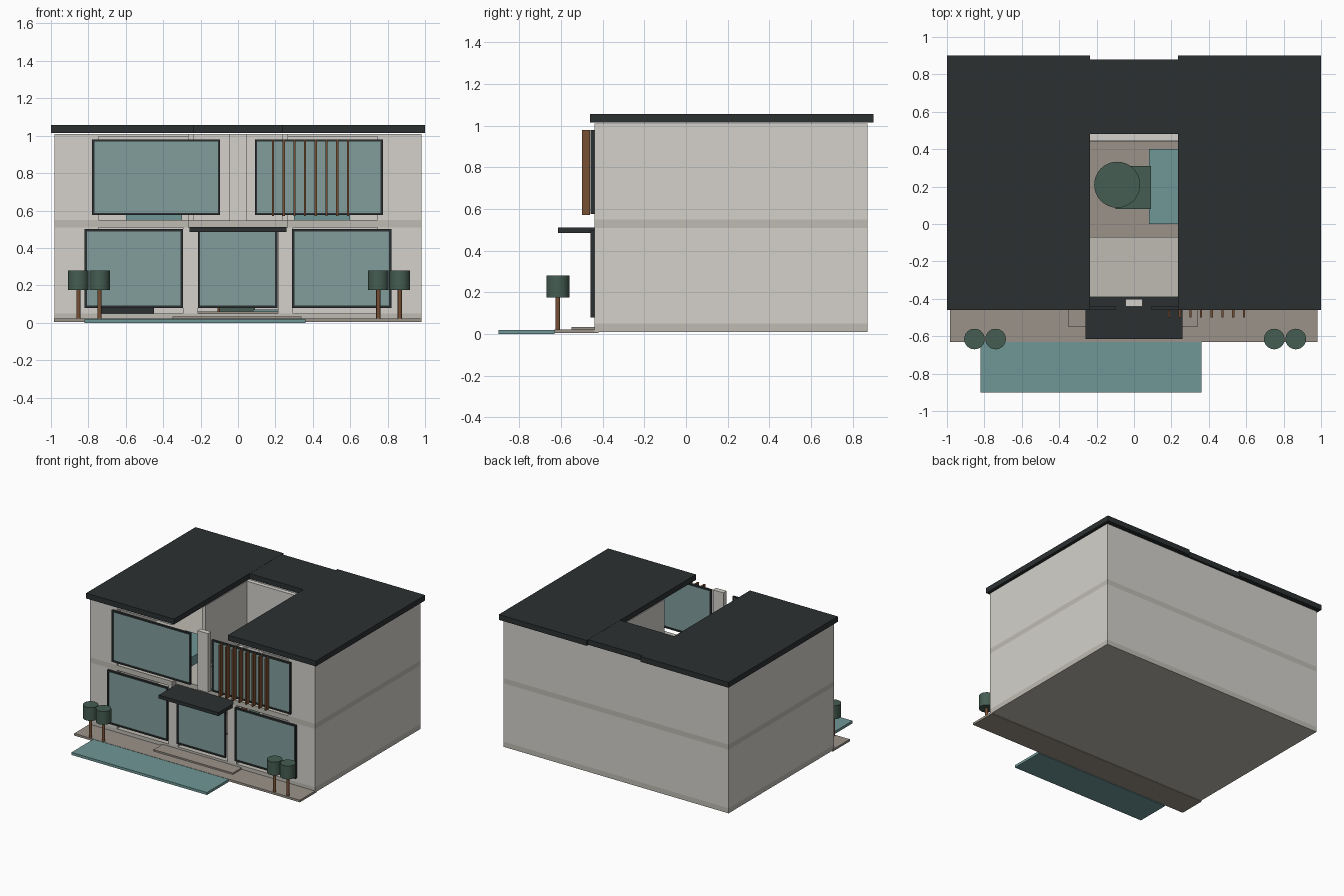
import bpy

if "Cube" in bpy.data.objects:
    bpy.data.objects.remove(bpy.data.objects["Cube"])

# Colours
def mat(name, r, g, b):
    m = bpy.data.materials.new(name)
    m.diffuse_color = (r, g, b, 1)
    m.use_nodes = True
    m.node_tree.nodes["Principled BSDF"].inputs["Base Color"].default_value = m.diffuse_color
    return m

WALL = mat("wall_plaster", 0.66, 0.64, 0.60)
SLAB = mat("slab_concrete", 0.52, 0.50, 0.45)
PAVE = mat("paving", 0.33, 0.29, 0.25)
DARK = mat("dark_metal", 0.025, 0.03, 0.031)
GLASS = mat("glass", 0.22, 0.34, 0.33)
WATER = mat("water", 0.16, 0.31, 0.31)
WOOD = mat("wood", 0.19, 0.08, 0.035)
LEAF = mat("foliage", 0.06, 0.11, 0.085)


def box(name, x0, x1, y0, y1, z0, z1, m):
    v = [(x, y, z) for z in (z0, z1) for x, y in ((x0, y0), (x1, y0), (x1, y1), (x0, y1))]
    f = [(3, 2, 1, 0), (4, 5, 6, 7), (0, 1, 5, 4), (1, 2, 6, 5), (2, 3, 7, 6), (3, 0, 4, 7)]
    me = bpy.data.meshes.new(name)
    me.from_pydata(v, [], f)
    me.materials.append(m)
    o = bpy.data.objects.new(name, me)
    bpy.context.collection.objects.link(o)
    return o


def pair(name, x0, x1, *rest):
    # box on the right plus its mirror image on the left
    box(name + "_right", x0, x1, *rest)
    box(name + "_left", -x1, -x0, *rest)


def cyl(name, x, y, z0, z1, r, m, n=32):
    bpy.ops.mesh.primitive_cylinder_add(vertices=n, radius=r, depth=z1 - z0,
                                        location=(x, y, (z0 + z1) / 2))
    o = bpy.context.object
    o.name = name
    o.data.materials.append(m)
    bpy.ops.object.shade_smooth_by_angle()


def window(name, x0, x1, z0, z1):
    t = 0.012
    box(name + "_glass", x0 + t, x1 - t, -0.452, -0.446, z0 + t, z1 - t, GLASS)
    for s, a, b in (("sill", z0, z0 + t), ("head", z1 - t, z1)):
        box(name + "_" + s, x0, x1, -0.458, -0.44, a, b, DARK)
    for s, a, b in (("jamb_left", x0, x0 + t), ("jamb_right", x1 - t, x1)):
        box(name + "_" + s, a, b, -0.458, -0.44, z0 + t, z1 - t, DARK)


# Floor slabs: ground, then upper floor around the courtyard
box("ground_slab", -0.98, 0.98, -0.44, 0.87, 0.01, 0.05, SLAB)
pair("upper_slab", 0.265, 0.98, -0.44, 0.87, 0.51, 0.55, SLAB)
box("upper_slab_rear", -0.265, 0.265, 0.44, 0.87, 0.51, 0.55, SLAB)
box("upper_slab_bridge", -0.265, 0.265, -0.39, -0.07, 0.51, 0.55, SLAB)

# Outer and courtyard walls on both floors
for lvl, z0, z1 in (("ground", 0.05, 0.51), ("upper", 0.55, 1.01)):
    pair(lvl + "_side_wall", 0.945, 0.98, -0.44, 0.87, z0, z1, WALL)
    box(lvl + "_back_wall", -0.945, 0.945, 0.835, 0.87, z0, z1, WALL)
    pair(lvl + "_court_wall", 0.235, 0.265, -0.07, 0.48, z0, z1, WALL)
    box(lvl + "_court_back_wall", -0.235, 0.235, 0.445, 0.48, z0, z1, WALL)
    pair(lvl + "_front_corner", 0.745, 0.945, -0.44, -0.40, z0, z1, WALL)
pair("ground_front_pier", 0.215, 0.295, -0.44, -0.40, 0.05, 0.51, WALL)
box("upper_front_pier", -0.045, 0.045, -0.44, -0.40, 0.545, 1.01, WALL)
pair("upper_front_header", 0.265, 0.745, -0.44, -0.40, 0.995, 1.01, WALL)

# Windows
window("upper_left_window", -0.78, -0.095, 0.575, 0.98)
window("upper_right_window", 0.09, 0.775, 0.575, 0.98)
window("lower_left_window", -0.82, -0.295, 0.08, 0.5)
window("entrance_window", -0.215, 0.21, 0.08, 0.5)
window("lower_right_window", 0.29, 0.82, 0.08, 0.5)

# Sun fins
for i in range(8):
    x = 0.187 + i * 0.0573
    box("sun_fin_%d" % i, x - 0.006, x + 0.006, -0.5, -0.46, 0.572, 0.98, WOOD)

# Roof and entrance canopy
pair("roof", 0.235, 1.0, -0.46, 0.9, 1.015, 1.057, DARK)
box("roof_rear", -0.235, 0.235, 0.48, 0.88, 1.015, 1.056, DARK)
box("entrance_canopy", -0.26, 0.26, -0.615, -0.39, 0.485, 0.512, DARK)

# Terrace, step and front pool
box("terrace", -0.985, 0.98, -0.63, -0.42, 0.005, 0.022, PAVE)
box("entrance_step", -0.35, 0.34, -0.55, -0.44, 0.022, 0.034, PAVE)
box("front_pool", -0.82, 0.36, -0.9, -0.63, 0.0, 0.02, WATER)

# Courtyard
box("court_paving", -0.235, 0.235, -0.07, 0.445, 0.05, 0.06, PAVE)
box("court_pool", 0.08, 0.235, 0.0, 0.4, 0.06, 0.07, WATER)
box("court_planter", -0.1, 0.09, 0.08, 0.31, 0.06, 0.09, LEAF)
cyl("court_trunk", -0.09, 0.21, 0.06, 0.3, 0.02, WOOD)
cyl("court_crown", -0.09, 0.21, 0.28, 0.46, 0.123, LEAF)

# Simple furniture in the wings
box("sofa", -0.75, -0.45, -0.1, 0.05, 0.05, 0.13, DARK)
box("dining_table", 0.4, 0.7, -0.1, 0.1, 0.12, 0.14, WOOD)
pair("bed", 0.3, 0.6, -0.15, 0.2, 0.55, 0.62, WATER)

# Terrace trees
for i, x in enumerate((-0.853, -0.74, 0.75, 0.865)):
    cyl("tree_trunk_%d" % i, x, -0.615, 0.022, 0.18, 0.011, WOOD, 16)
    cyl("tree_crown_%d" % i, x, -0.615, 0.175, 0.28, 0.055, LEAF)
